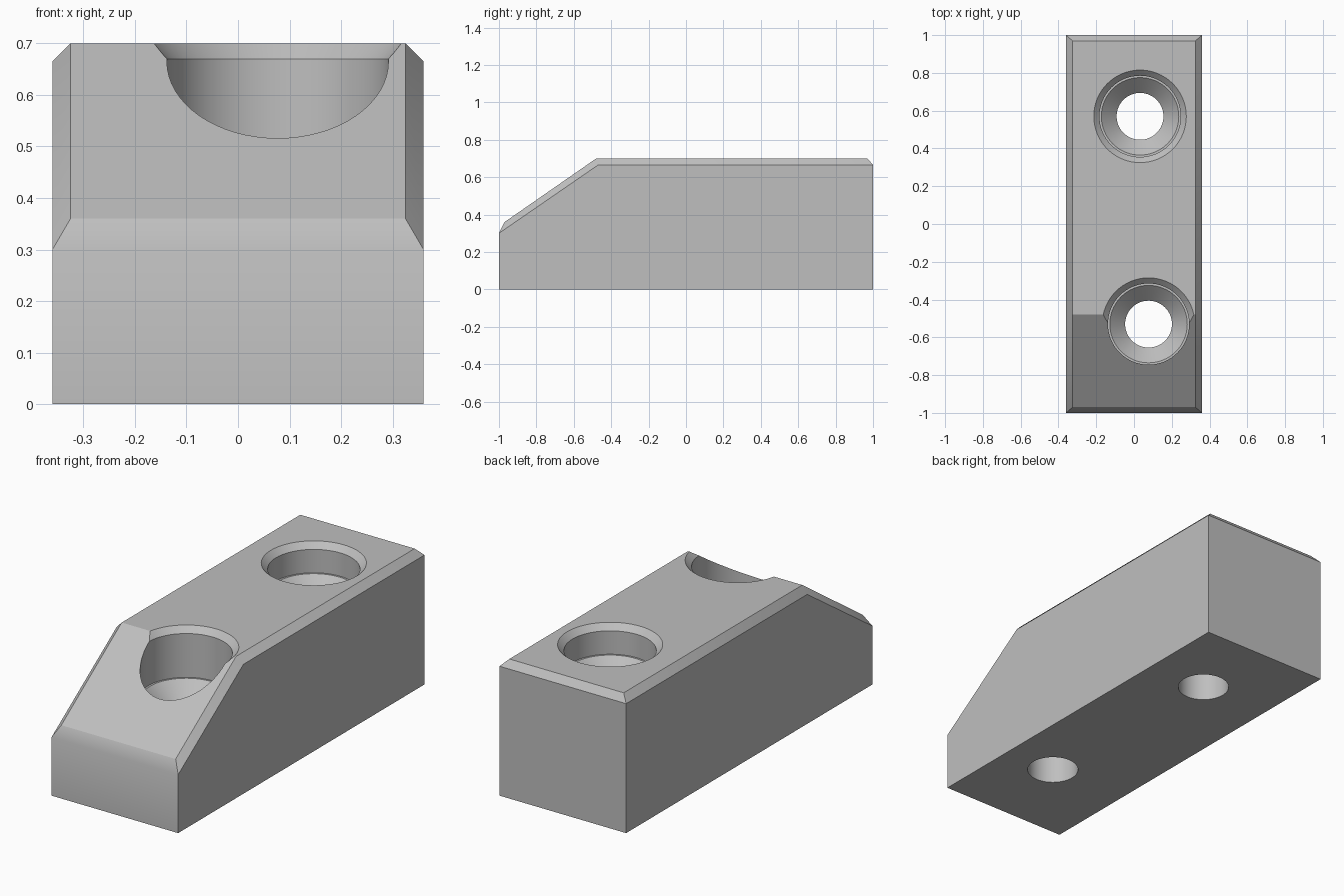
import bpy, bmesh, math
from mathutils import Vector

cube = bpy.data.objects.get("Cube")
if cube:
    bpy.data.objects.remove(cube, do_unlink=True)

grey = bpy.data.materials.new("light grey")
grey.use_nodes = True
colour = (0.52, 0.52, 0.52, 1)
grey.diffuse_color = colour
grey.node_tree.nodes["Principled BSDF"].inputs["Base Color"].default_value = colour


def add_object(name, bm):
    bmesh.ops.recalc_face_normals(bm, faces=bm.faces[:])
    mesh = bpy.data.meshes.new(name)
    bm.to_mesh(mesh)
    bm.free()
    mesh.materials.append(grey)
    obj = bpy.data.objects.new(name, mesh)
    bpy.context.collection.objects.link(obj)
    return obj


# Wedge-nosed block: wide side profile plus a narrower one for the top chamfers
side = [(-1, 0), (-1, 0.30), (-0.47, 0.665), (1, 0.665), (1, 0)]
crown = [(-0.97, 0.36), (-0.48, 0.70), (0.97, 0.70)]
bm = bmesh.new()
for half_width, profile in ((0.36, side), (0.325, crown)):
    for y, z in profile:
        for x in (-half_width, half_width):
            bm.verts.new((x, y, z))
bmesh.ops.convex_hull(bm, input=bm.verts[:])
bmesh.ops.dissolve_limit(bm, angle_limit=math.radians(2), verts=bm.verts[:], edges=bm.edges[:])
block = add_object("clamp_block", bm)


# Stepped screw hole: rim chamfer, counterbore, narrow ledge, cone, through hole
def hole_cutter(name, x, y, seat):
    profile = [(0, 0.9), (0.245, 0.9), (0.245, 0.70), (0.215, 0.67), (0.215, seat),
               (0.205, seat), (0.124, seat - 0.08), (0.124, -0.1), (0, -0.1)]
    bm = bmesh.new()
    verts = [bm.verts.new((r, 0, z)) for r, z in profile]
    edges = [bm.edges.new(pair) for pair in zip(verts, verts[1:])]
    bmesh.ops.spin(bm, geom=verts + edges, cent=(0, 0, 0), axis=(0, 0, 1),
                   angle=math.tau, steps=64)
    bmesh.ops.remove_doubles(bm, verts=bm.verts[:], dist=0.0005)
    bmesh.ops.translate(bm, verts=bm.verts[:], vec=Vector((x, y, 0)))
    cutter = add_object(name, bm)
    cutter.hide_render = True
    return cutter


bpy.context.view_layer.objects.active = block
block.select_set(True)
for cutter in (hole_cutter("rear_hole_cutter", 0.032, 0.57, 0.55),
               hole_cutter("front_hole_cutter", 0.077, -0.53, 0.445)):
    cut = block.modifiers.new("screw_hole", "BOOLEAN")
    cut.operation = "DIFFERENCE"
    cut.solver = "EXACT"
    cut.object = cutter
    bpy.ops.object.modifier_apply(modifier=cut.name)
    bpy.data.objects.remove(cutter, do_unlink=True)

# Soft nose edge and round bores, crisp chamfers
for obj in bpy.context.selected_objects:
    obj.select_set(obj == block)
bpy.ops.object.shade_smooth_by_angle(angle=math.radians(27.5))
